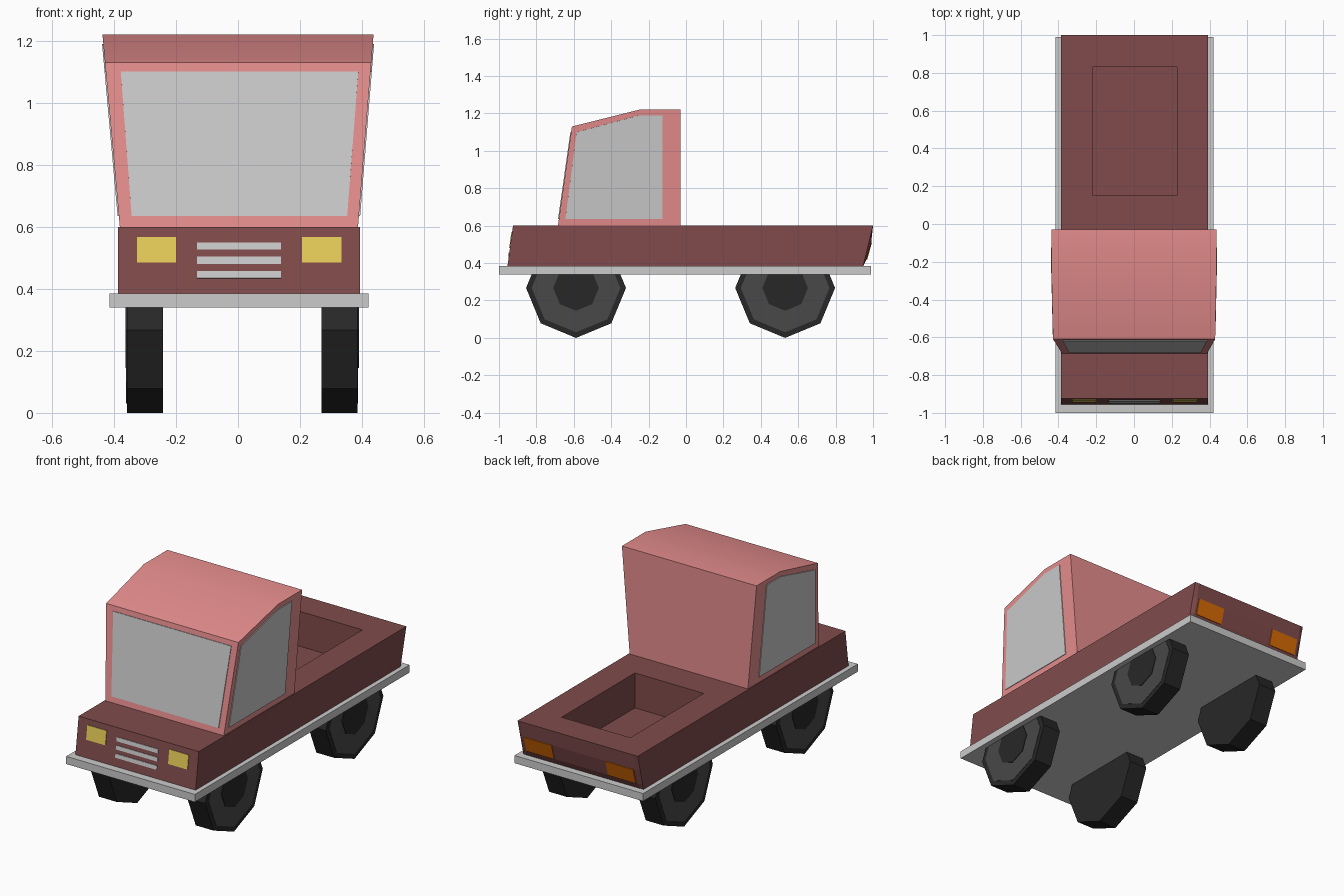
import bpy, bmesh, math
from mathutils import Vector

if "Cube" in bpy.data.objects:
    bpy.data.objects.remove(bpy.data.objects["Cube"])


def material(name, *rgb):
    m = bpy.data.materials.new(name)
    m.diffuse_color = tuple(c ** 2.2 for c in rgb) + (1,)
    m.use_nodes = True
    m.node_tree.nodes["Principled BSDF"].inputs["Base Color"].default_value = m.diffuse_color
    return m


CAB_RED = material("light_red", .9, .55, .55)
BODY_RED = material("dark_red", .5, .3, .3)
RUBBER = material("rubber", .17, .17, .17)
RIM = material("rim", .29, .29, .29)
YELLOW = material("yellow", .9, .8, .35)
ORANGE = material("orange", .85, .42, .05)
CX = .003


def loft(name, rings, mat=None):
    """Closed solid through rings with equal point counts."""
    bm = bmesh.new()
    vs = [[bm.verts.new(p) for p in r] for r in rings]
    n = len(vs[0])
    for a, b in zip(vs, vs[1:]):
        for i in range(n):
            j = (i + 1) % n
            bm.faces.new((a[i], a[j], b[j], b[i]))
    bm.faces.new(vs[0])
    bm.faces.new(vs[-1])
    bmesh.ops.recalc_face_normals(bm, faces=bm.faces)
    me = bpy.data.meshes.new(name)
    bm.to_mesh(me)
    bm.free()
    ob = bpy.data.objects.new(name, me)
    bpy.context.collection.objects.link(ob)
    if mat:
        me.materials.append(mat)
    return ob


def box(name, x, y, z, mat=None):
    return loft(name, [[(a, y[0], z[0]), (a, y[1], z[0]), (a, y[1], z[1]), (a, y[0], z[1])] for a in x], mat)


def panel(name, pts, normal, mat=None, t=.004):
    """Thin plate straddling the surface it lies on."""
    d = Vector(normal) * t
    return loft(name, [[Vector(p) - d for p in pts], [Vector(p) + d for p in pts]], mat)


def select(ob):
    bpy.ops.object.select_all(action='DESELECT')
    ob.select_set(True)
    bpy.context.view_layer.objects.active = ob


# chassis plate
box("chassis", (-.415, .42), (-1, .99), (.34, .385))

# lower body: bulged tail between two straight side edges
nose = [(-.955, .38), (-.925, .6)]
tail = [(1, .6), (.99, .51), (.965, .42), (.945, .38)]
side_tail = [(1 - .25 * (.6 - z), z) for _, z in tail]
body = loft("body", [[(x, y, z) for y, z in nose + t] for x, t in
            ((-.387, side_tail), (-.365, tail), (.371, tail), (.393, side_tail))], BODY_RED)

# open cargo bed
cutter = box("bed_cutter", (-.22, .227), (.15, .83), (.395, .8), BODY_RED)
cutter.hide_render = True
mod = body.modifiers.new("bed", 'BOOLEAN')
mod.operation = 'DIFFERENCE'
mod.solver = 'EXACT'
mod.object = cutter
select(body)
bpy.ops.object.modifier_apply(modifier="bed")
bpy.data.objects.remove(cutter)


# cab flaring outward towards the roof
def cab_x(s, z):
    return CX * (1.22 - z) / .62 + s * (.384 + .053 * (z - .6) / .62)


cab_profile = [(-.685, .598), (-.61, 1.13), (-.25, 1.22), (-.03, 1.22), (-.03, .598)]
cab = loft("cab", [[(cab_x(s, z), y, z) for y, z in cab_profile] for s in (-1, 1)], CAB_RED)
select(cab)
bpy.ops.object.shade_smooth_by_angle(angle=math.radians(30))


# windows
def cab_front(z):
    return -.685 + .075 * (z - .6) / .53


panel("windscreen", [(x, cab_front(z), z) for x, z in
      ((-.343, .635), (.352, .635), (.388, 1.1), (-.378, 1.1))], (0, -1, .14))
glass = [(-.645, .635), (-.585, 1.1), (-.25, 1.19), (-.125, 1.19), (-.125, .635)]
for s, side in ((-1, "left"), (1, "right")):
    panel(side + "_window", [(cab_x(s, z), y, z) for y, z in glass], (s, 0, -.085))


# headlights and grille on the sloping nose
def nose_panel(name, x0, x1, z0, z1, mat=None):
    y = lambda z: -.955 + .03 * (z - .38) / .22
    panel(name, [(x0, y(z0), z0), (x1, y(z0), z0), (x1, y(z1), z1), (x0, y(z1), z1)], (0, -1, .14), mat)


nose_panel("left_headlight", -.325, -.2, .485, .567, YELLOW)
nose_panel("right_headlight", .207, .333, .485, .567, YELLOW)
for i in range(3):
    z = .434 + i * .046
    nose_panel(f"grille_bar_{i + 1}", -.132, .138, z, z + .023)

# tail lights on the bulged tail
for s, side in ((-1, "left"), (1, "right")):
    a, b = CX + s * .175, CX + s * .355
    panel(side + "_tail_light", [(a, .965, .42), (b, .965, .42), (b, .99, .51), (a, .99, .51)],
          (0, 1, -.28), ORANGE)


# eight-sided wheels with rim face and hub
def disc(name, x0, x1, y, r, mat):
    loft(name, [[(x, y + r * math.sin(k * math.pi / 4), .267 + r * math.cos(k * math.pi / 4))
                 for k in range(8)] for x in (x0, x1)], mat)


for y, end in ((-.588, "front"), (.53, "rear")):
    for s, side in ((-1, "left"), (1, "right")):
        inner, outer = .0135 + s * .256, .0135 + s * .372
        name = f"{end}_{side}_"
        disc(name + "tyre", inner, outer, y, .267, RUBBER)
        disc(name + "rim", outer - s * .01, outer + s * .002, y, .237, RIM)
        disc(name + "hub", outer - s * .01, outer + s * .005, y, .122, RUBBER)
